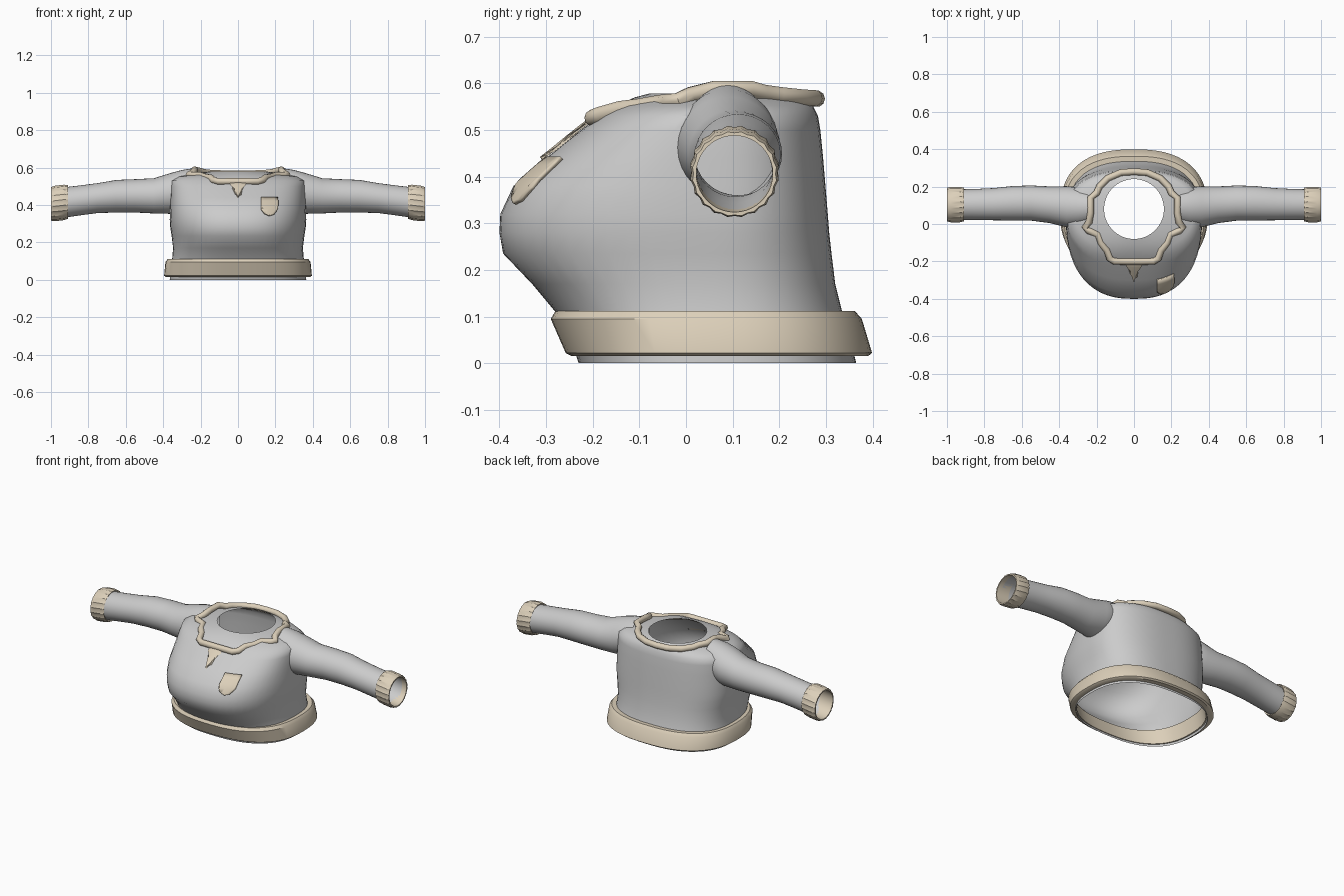
import bpy, bmesh, math
from mathutils import Vector
from mathutils.bvhtree import BVHTree

cube = bpy.data.objects.get("Cube")
if cube:
    bpy.data.objects.remove(cube)


def material(name, rgb):
    m = bpy.data.materials.new(name)
    m.use_nodes = True
    m.diffuse_color = (*rgb, 1)
    m.node_tree.nodes["Principled BSDF"].inputs["Base Color"].default_value = (*rgb, 1)
    return m


GREY = material("grey knit", (0.6, 0.6, 0.6))
CREAM = material("cream trim", (0.72, 0.63, 0.49))


def finish(bm, name, mat, angle=35):
    me = bpy.data.meshes.new(name)
    bm.to_mesh(me)
    bm.free()
    ob = bpy.data.objects.new(name, me)
    bpy.context.collection.objects.link(ob)
    me.materials.append(mat)
    bpy.ops.object.select_all(action="DESELECT")
    ob.select_set(True)
    bpy.context.view_layer.objects.active = ob
    bpy.ops.object.shade_smooth_by_angle(angle=math.radians(angle))
    return ob


def loft(rings, closed=False):
    """Skin a list of equal rings of points with quads."""
    bm = bmesh.new()
    vs = [[bm.verts.new(p) for p in r] for r in rings]
    n = len(vs[0])
    for a, b in zip(vs, vs[1:] + vs[:1] if closed else vs[1:]):
        for i in range(n):
            j = (i + 1) % n
            bm.faces.new((a[i], a[j], b[j], b[i]))
    bmesh.ops.recalc_face_normals(bm, faces=bm.faces)
    return bm


def body_ring(z, half, front, back, mid=0.06, power=2.5, n=64):
    """Squarish oval with its own depth in front and behind."""
    pts = []
    for i in range(n):
        a = math.tau * i / n
        c, s = math.cos(a), math.sin(a)
        k = (abs(c) ** power + abs(s) ** power) ** (-1 / power)
        pts.append((half * k * c, mid + k * s * ((back - mid) if s > 0 else (mid - front)), z))
    return pts


# Torso: height, half width, front, back
torso_rows = [(0, .365, -.23, .365), (.06, .36, -.25, .35), (.11, .352, -.28, .335),
              (.17, .347, -.33, .32), (.235, .355, -.392, .312), (.28, .362, -.4, .307),
              (.32, .365, -.398, .304), (.38, .364, -.37, .299), (.44, .362, -.3, .294),
              (.5, .36, -.225, .288), (.53, .356, -.185, .283)]
rings = [body_ring(*r) for r in torso_rows]
rings += [body_ring(.552, .32, -.15, .272, .07, 2.3), body_ring(.57, .23, -.11, .255, .08, 2),
          body_ring(.578, .16, -.08, .24, .08, 2)]
bm = loft(rings)
tree = BVHTree.FromBMesh(bm)
finish(bm, "torso", GREY, 50)

# Hem band
hem_rows = [(.11, .345, -.265, .33), (.112, .375, -.28, .362), (.095, .388, -.29, .377),
            (.022, .395, -.258, .399), (.015, .385, -.245, .39), (.015, .355, -.23, .36)]
finish(loft([body_ring(*r) for r in hem_rows], closed=True), "hem_band", CREAM)

# Sleeves: x, centre y, centre z, y radius, z radius
sleeve_rows = [(.245, .09, .492, .09, .104), (.3, .09, .478, .107, .109), (.36, .092, .462, .11, .109),
               (.45, .103, .449, .098, .094), (.55, .112, .449, .094, .089),
               (.65, .111, .447, .092, .087), (.75, .106, .437, .086, .08),
               (.85, .104, .424, .083, .08), (.97, .103, .408, .082, .082)]


def oval(x, y, z, ry, rz, n=32, rib=0):
    return [(x, y + (ry + rib * (i % 2)) * math.cos(math.tau * i / n),
             z + (rz + rib * (i % 2)) * math.sin(math.tau * i / n)) for i in range(n)]


# Ribbed cuffs: x, centre z, radius, rib depth
cuff_rows = [(.915, .415, .082, 0), (.91, .416, .088, .003), (.93, .414, .092, .004),
             (.98, .408, .092, .004), (1, .406, .088, .003), (1, .406, .082, 0)]
for side, sx in (("left", 1), ("right", -1)):
    finish(loft([oval(sx * r[0], *r[1:]) for r in sleeve_rows]), side + "_sleeve", GREY, 50)
    finish(loft([oval(sx * x, .104, z, r, r, 40, rib) for x, z, r, rib in cuff_rows],
                closed=True), side + "_cuff", CREAM)

# Collar trim: right half path from the back to the front, mirrored
half = [(.07, .275, .568), (.14, .245, .57), (.185, .2, .575), (.2, .165, .58), (.232, .14, .588),
        (.232, .06, .588), (.24, .01, .575), (.262, -.018, .562), (.245, -.035, .56),
        (.195, -.055, .558), (.178, -.1, .55), (.145, -.14, .545), (.13, -.185, .532),
        (.105, -.2, .526), (.04, -.2, .526)]
path = [(0, .28, .567)] + half + [(-x, y, z) for x, y, z in reversed(half)]
path = [Vector(p) for p in path]
tube = []
for i, p in enumerate(path):
    t = (path[(i + 1) % len(path)] - path[i - 1]).normalized()
    out = t.cross(Vector((0, 0, 1))).normalized()
    up = out.cross(t)
    tube.append([p + .018 * (out * math.cos(a) + up * math.sin(a))
                 for a in [math.tau * k / 10 for k in range(10)]])
finish(loft(tube, closed=True), "collar_trim", CREAM, 60)


def patch(name, outline, lift=.009):
    """Thin plate laid onto the front of the torso: (x, z) outline."""
    bm = bmesh.new()
    f = bm.faces.new([bm.verts.new((x, -1, z)) for x, z in outline])
    bmesh.ops.triangulate(bm, faces=[f])
    bmesh.ops.subdivide_edges(bm, edges=bm.edges, cuts=3, use_grid_fill=True)
    for v in bm.verts:
        hit, nor, _, _ = tree.ray_cast(v.co, Vector((0, 1, 0)))
        if hit:
            v.co = hit - Vector((0, .002, 0))
    bmesh.ops.recalc_face_normals(bm, faces=bm.faces)
    if sum((g.normal.y for g in bm.faces)) > 0:
        bmesh.ops.reverse_faces(bm, faces=bm.faces)
    ob = finish(bm, name, CREAM)
    mod = ob.modifiers.new("thickness", "SOLIDIFY")
    mod.thickness = lift
    mod.offset = 1


patch("neck_notch", [(-.045, .525), (.045, .525), (.02, .475), (0, .435), (-.02, .475)])
patch("chest_badge", [(.122, .437), (.212, .437), (.212, .375), (.19, .347), (.165, .34),
                      (.14, .352), (.122, .375)])
